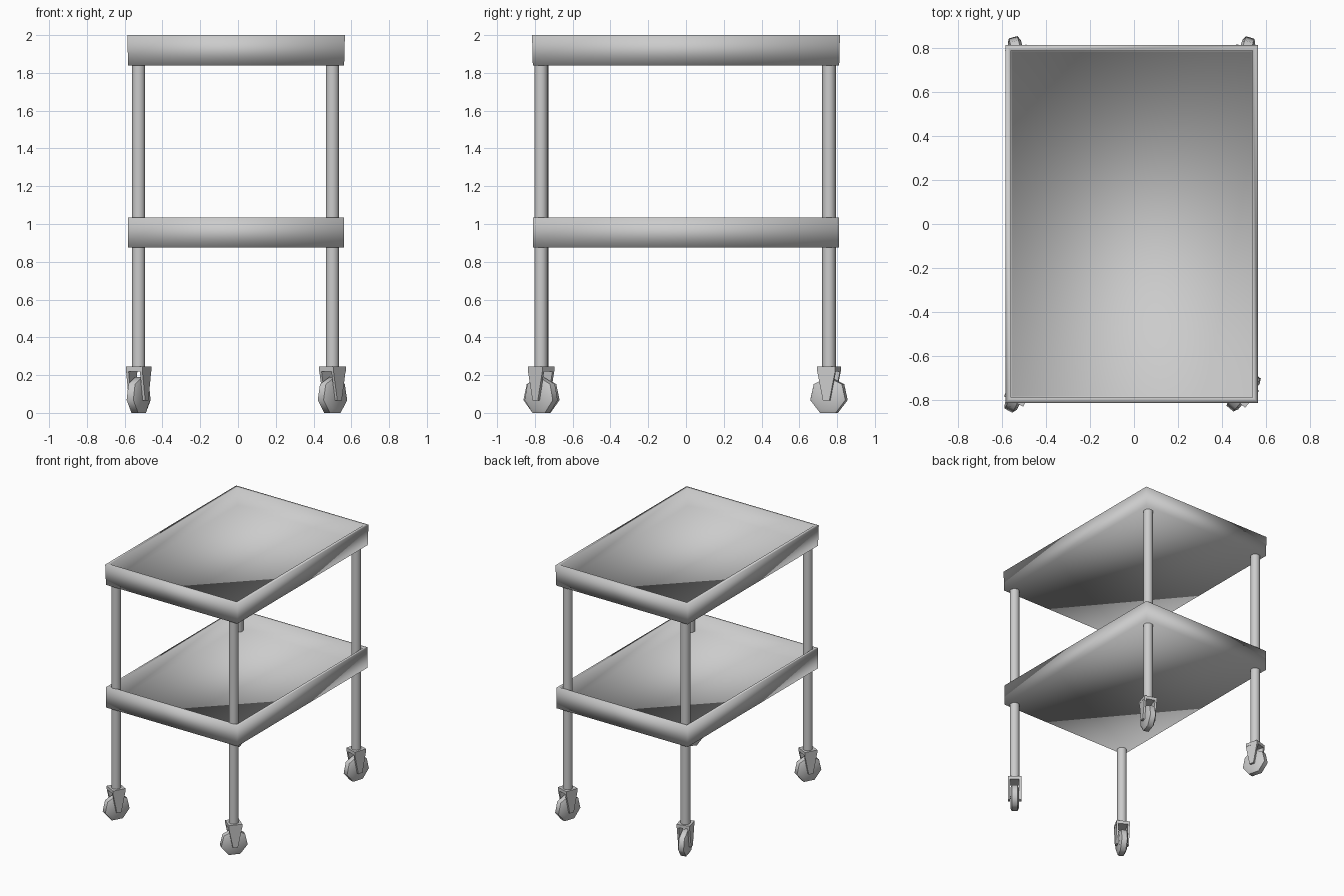
import bpy, bmesh, math
from mathutils import Matrix, Vector

if "Cube" in bpy.data.objects:
    bpy.data.objects.remove(bpy.data.objects["Cube"])


def make_object(name, bm, angle=None):
    bmesh.ops.recalc_face_normals(bm, faces=bm.faces[:])
    mesh = bpy.data.meshes.new(name)
    bm.to_mesh(mesh)
    bm.free()
    obj = bpy.data.objects.new(name, mesh)
    bpy.context.collection.objects.link(obj)
    bpy.ops.object.select_all(action='DESELECT')
    obj.select_set(True)
    bpy.context.view_layer.objects.active = obj
    if angle is None:
        bpy.ops.object.shade_smooth()
    else:
        bpy.ops.object.shade_smooth_by_angle(angle=math.radians(angle))
    return obj


def loft(bm, rings):
    """Skin between vertex rings and cap both ends."""
    loops = [[bm.verts.new(p) for p in ring] for ring in rings]
    n = len(loops[0])
    for a, b in zip(loops, loops[1:]):
        for i in range(n):
            bm.faces.new((a[i], a[(i + 1) % n], b[(i + 1) % n], b[i]))
    bm.faces.new(loops[0])
    bm.faces.new(loops[-1])


def rectangle(x0, x1, y0, y1, z, inset=0.0):
    x0, x1, y0, y1 = x0 + inset, x1 - inset, y0 + inset, y1 - inset
    return [(x0, y0, z), (x1, y0, z), (x1, y1, z), (x0, y1, z)]


# Open trays: outer wall, rim, inner wall, recessed floor
def tray(name, z, flare):
    base = (-0.582, 0.562, -0.811, 0.811)
    bm = bmesh.new()
    loft(bm, [rectangle(*base, z),
              rectangle(*base, z + 0.16, -flare),
              rectangle(*base, z + 0.16, 0.021),
              rectangle(*base, z + 0.025, 0.026)])
    make_object(name, bm)


tray("top_tray", 1.84, 0.004)
tray("lower_tray", 0.875, 0.0)


# Round leg post
def leg(name, x, y):
    bm = bmesh.new()
    bmesh.ops.create_cone(bm, cap_ends=True, segments=10, radius1=0.036,
                          radius2=0.036, depth=1.61,
                          matrix=Matrix.Translation((x, y, 1.045)))
    make_object(name, bm, 50)


# Caster built with its axle along local x, then swivelled about z
def caster(name, x, y, swivel):
    place = Matrix.Translation((x, y, 0)) @ Matrix.Rotation(math.radians(swivel), 4, 'Z')

    # Crowned seven-sided wheel standing on a flat side
    bm = bmesh.new()
    rings = []
    for wx, r in ((-0.031, 0.078), (-0.02, 0.1), (0.02, 0.1), (0.031, 0.078)):
        rings.append([(wx, r * math.sin(2 * math.pi * i / 7),
                       0.09 + r * math.cos(2 * math.pi * i / 7)) for i in range(7)])
    loft(bm, rings)
    bm.transform(place)
    make_object(name + "_wheel", bm, 60)

    # Fork: top plate with two tapered prongs
    bm = bmesh.new()
    loft(bm, [rectangle(-0.05, 0.05, -0.05, 0.05, z) for z in (0.22, 0.245)])
    for side in (-1, 1):
        prong = [(-0.05, 0.222), (0.05, 0.222), (0.018, 0.065), (-0.018, 0.065)]
        loft(bm, [[(side * px, py, pz) for py, pz in prong] for px in (0.034, 0.049)])
    # Axle
    spin = Matrix.Translation((0, 0, 0.09)) @ Matrix.Rotation(math.pi / 2, 4, 'Y')
    bmesh.ops.create_cone(bm, cap_ends=True, segments=6, radius1=0.012,
                          radius2=0.012, depth=0.09, matrix=spin)
    bm.transform(place)
    make_object(name + "_fork", bm, 30)


corners = [("front_left", -0.526, -0.765, -28), ("front_right", 0.5, -0.767, -40),
           ("back_left", -0.526, 0.757, 15), ("back_right", 0.5, 0.757, -18)]
for label, x, y, swivel in corners:
    leg(label + "_leg", x, y)
    caster(label + "_caster", x, y, swivel)
